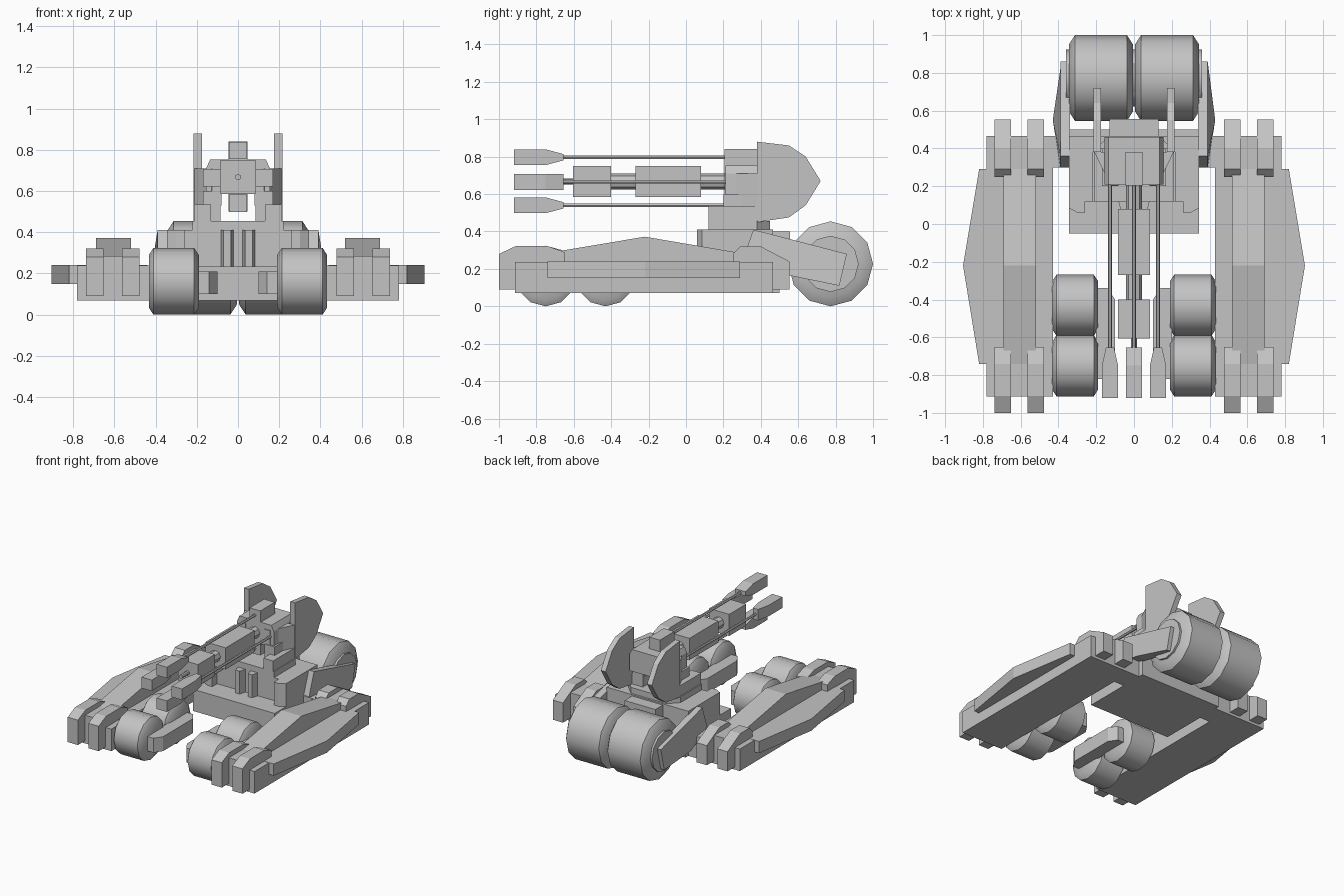
import bpy, bmesh, math

if "Cube" in bpy.data.objects:
    bpy.data.objects.remove(bpy.data.objects["Cube"])

grey = bpy.data.materials.new("plain_grey")
grey.use_nodes = True
COLOUR = (0.55, 0.55, 0.55, 1)
grey.diffuse_color = COLOUR
grey.node_tree.nodes["Principled BSDF"].inputs["Base Color"].default_value = COLOUR


def finish(name, bm, smooth=False):
    bmesh.ops.recalc_face_normals(bm, faces=bm.faces)
    mesh = bpy.data.meshes.new(name)
    bm.to_mesh(mesh)
    bm.free()
    mesh.materials.append(grey)
    ob = bpy.data.objects.new(name, mesh)
    bpy.context.collection.objects.link(ob)
    if smooth:
        bpy.ops.object.select_all(action='DESELECT')
        ob.select_set(True)
        bpy.context.view_layer.objects.active = ob
        bpy.ops.object.shade_smooth_by_angle(angle=math.radians(35))
    return ob


def prism(name, pts, axis, a, b, side=1):
    """Extrude a 2D outline along an axis from a to b; side -1 mirrors in x."""
    place = {'X': lambda p, t: (t, p[0], p[1]),
             'Y': lambda p, t: (p[0], t, p[1]),
             'Z': lambda p, t: (p[0], p[1], t)}[axis]
    bm = bmesh.new()
    ends = []
    for t in (a, b):
        ring = []
        for p in pts:
            x, y, z = place(p, t)
            ring.append(bm.verts.new((x * side, y, z)))
        bm.faces.new(ring)
        ends.append(ring)
    n = len(pts)
    for i in range(n):
        j = (i + 1) % n
        bm.faces.new((ends[0][i], ends[0][j], ends[1][j], ends[1][i]))
    return finish(name, bm)


def box(name, x, y, z, side=1):
    outline = [(x[0], y[0]), (x[1], y[0]), (x[1], y[1]), (x[0], y[1])]
    return prism(name, outline, 'Z', z[0], z[1], side)


def lathe(name, rings, axis, centre, n=12, smooth=True):
    """Closed solid of revolution; rings are (position, radius)."""
    bm = bmesh.new()
    loops = []
    for t, r in rings:
        loop = []
        for k in range(n):
            c, s = r * math.cos(math.tau * k / n), r * math.sin(math.tau * k / n)
            u, v = centre[0] + c, centre[1] + s
            loop.append(bm.verts.new((t, u, v) if axis == 'X' else (u, t, v)))
        loops.append(loop)
    for lo, hi in zip(loops, loops[1:]):
        for k in range(n):
            m = (k + 1) % n
            bm.faces.new((lo[k], lo[m], hi[m], hi[k]))
    bm.faces.new(loops[0])
    bm.faces.new(loops[-1])
    return finish(name, bm, smooth)


def wheel(name, x0, x1, y, r, bevel):
    lathe(name, [(x0, r - bevel), (x0 + bevel * .65, r),
                 (x1 - bevel * .65, r), (x1, r - bevel)], 'X', (y, r))


def rod(name, x, z, r, y0, y1, n=8):
    lathe(name, [(y0, r), (y1, r)], 'Y', (x, z), n)


for s, tag in ((1, "left"), (-1, "right")):
    # Side pods
    box(f"{tag}_pod_base", (.43, .78), (-.914, .465), (.07, .238), s)
    prism(f"{tag}_pod_wing", [(.44, -.74), (.82, -.74), (.905, -.22), (.82, .29), (.44, .29)],
          'Z', .15, .24, s)
    prism(f"{tag}_pod_ridge", [(-.74, .2), (.29, .2), (.29, .285), (-.22, .372), (-.74, .285)],
          'X', .52, .69, s)
    box(f"{tag}_pod_front_filler", (.5, .71), (-.914, -.7), (.2, .285), s)
    box(f"{tag}_pod_rear_filler", (.5, .71), (.27, .465), (.2, .285), s)
    for i, x in enumerate((.477, .652)):
        prism(f"{tag}_front_prong_{i}", [(-1, .09), (-.65, .09), (-.65, .29), (-.74, .322),
                                         (-.91, .322), (-1, .28)], 'X', x, x + .086, s)
        prism(f"{tag}_rear_prong_{i}", [(.25, .09), (.553, .09), (.553, .24), (.4, .32),
                                        (.29, .32), (.25, .28)], 'X', x, x + .086, s)

    # Wheels, with the inner bars holding the front pairs
    for i, y in enumerate((-.43, -.75)):
        lo, hi = sorted((s * .19, s * .433))
        wheel(f"{tag}_front_wheel_{i}", lo, hi, y, .162, .035)
    lo, hi = sorted((s * .005, s * .345))
    wheel(f"{tag}_rear_wheel", lo, hi, .773, .227, .05)
    prism(f"{tag}_wheel_bar", [(.2, -.34), (.14, -.34), (.1, -.4), (.1, -.76), (.14, -.82),
                               (.2, -.82)], 'Z', .1, .21, s)

    # Rear wheel arms
    arm = prism(f"{tag}_wheel_arm", [(.3, .24), (.36, .41), (.86, .28), (.82, .11), (.55, .165)],
                'X', .34, .43, s)
    for v in arm.data.vertices:
        if abs(v.co.x) > .4 and (v.co.y > .8 or v.co.y < .4):
            v.co.x -= s * .04

    # Hull cheeks and ribs beside the front recess
    prism(f"{tag}_hull_cheek", [(.26, .06), (.3, .06), (.345, .085), (.345, .2), (.26, .2)],
          'Z', .22, .41, s)
    prism(f"{tag}_hull_rib", [(.02, .13), (.035, .07), (.07, .07), (.085, .13)],
          'Z', .22, .41, s)

    # Turret feet, cheeks and rear ears
    box(f"{tag}_turret_foot", (.13, .212), (.12, .4), (.45, .535), s)
    box(f"{tag}_turret_leg", (.085, .17), (.2, .4), (.45, .6), s)
    prism(f"{tag}_turret_cheek", [(.08, .205), (.125, .205), (.21, .38), (.08, .38)],
          'Z', .53, .71, s)
    prism(f"{tag}_turret_ear", [(.38, .88), (.55, .86), (.64, .8), (.72, .67), (.64, .54),
                                (.55, .475), (.38, .45)], 'X', .175, .215, s)

# Hull
box("hull_lower", (-.345, .345), (-.05, .5), (.07, .235))
box("hull_cross_beam", (-.44, .44), (.3, .465), (.07, .235))
box("hull_upper", (-.345, .345), (.12, .465), (.22, .41))
box("hull_tail", (-.13, .13), (.44, .555), (.2, .4))
lathe("rear_axle", [(-.36, .15), (.36, .15)], 'X', (.773, .227))

# Turret ring and body
ring = [(.22, .12), (.22, .38), (.15, .45), (-.15, .45), (-.22, .38), (-.22, .12)]
prism("turret_ring", ring, 'Z', .4, .455)
prism("turret_body", [(-.155, .585), (.155, .585), (.155, .71), (.135, .752), (-.135, .752),
                      (-.155, .71)], 'Y', .21, .46)
box("turret_spine", (-.045, .045), (.205, .38), (.5, .84))

# Gun with outer rods and four muzzle prongs
box("gun_rear_block", (-.085, .085), (-.27, .08), (.585, .75))
box("gun_front_block", (-.085, .085), (-.605, -.4), (.585, .75))
rod("gun_barrel", 0, .667, .042, -.5, .25)
rod("gun_tip", 0, .667, .015, -.69, -.55)
for name, x, z, y_end in (("top", 0, .797, .25), ("bottom", 0, .54, .25),
                          ("left", .127, .665, .25), ("right", -.127, .665, .25)):
    rod(f"{name}_gun_rod", x, z, .01, -.7, y_end, 6)
    muzzle = box(f"{name}_muzzle_prong", (x - .043, x + .043), (-.92, -.75), (z - .042, z + .042))
    # Tapered rear end, offset toward the gun axis
    bm = bmesh.new()
    bm.from_mesh(muzzle.data)
    back = max(bm.faces, key=lambda f: f.calc_center_median().y)
    grown = bmesh.ops.extrude_face_region(bm, geom=[back])
    bmesh.ops.delete(bm, geom=[back], context='FACES')
    for v in [g for g in grown["geom"] if isinstance(g, bmesh.types.BMVert)]:
        v.co.y = -.655
        if abs(x) > 0:
            v.co.x = x + (v.co.x - x) * .5
        else:
            v.co.z = z + (v.co.z - z) * .4
    bmesh.ops.recalc_face_normals(bm, faces=bm.faces)
    bm.to_mesh(muzzle.data)
    bm.free()
